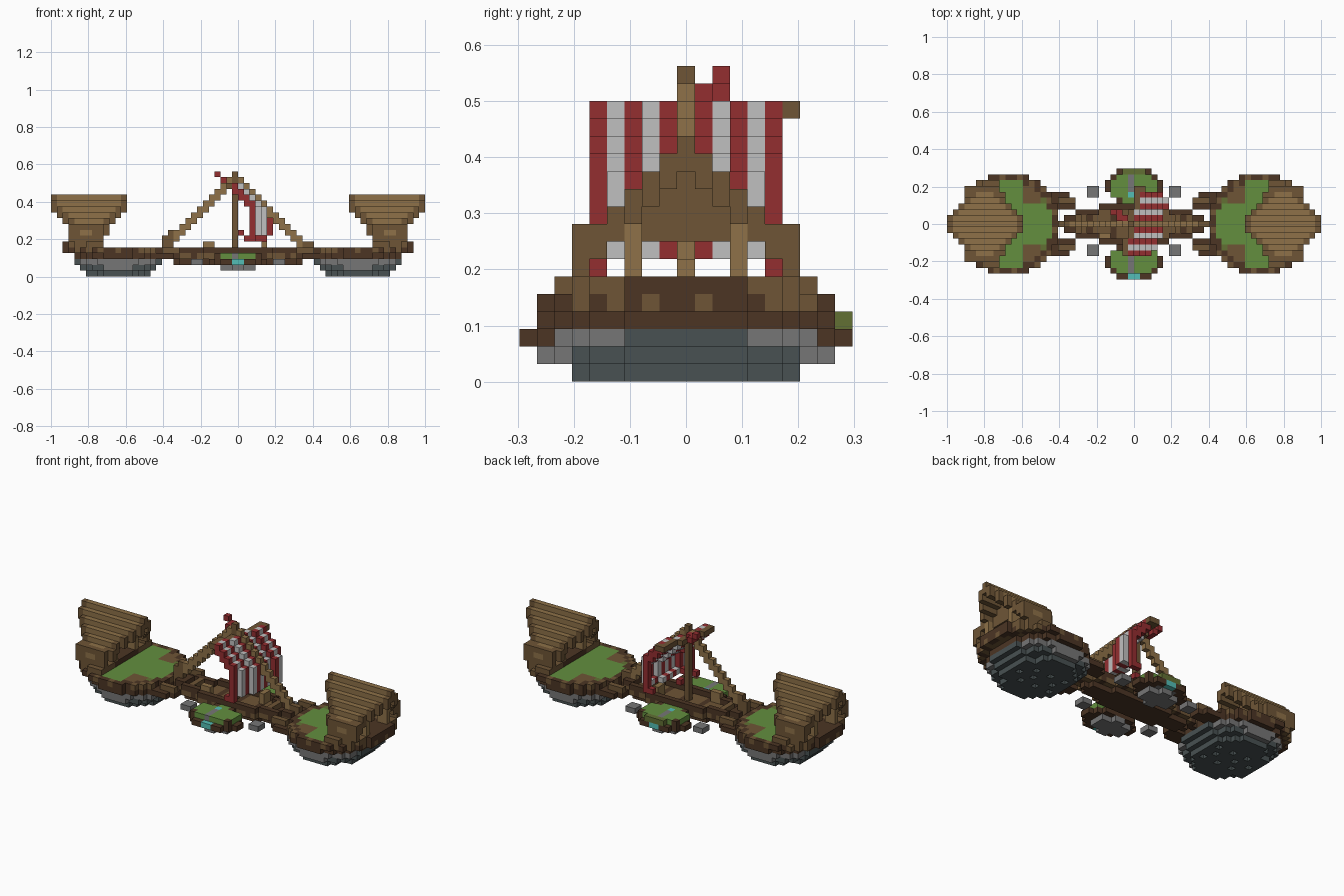
import bpy, bmesh, math

if "Cube" in bpy.data.objects:
    bpy.data.objects.remove(bpy.data.objects["Cube"])

V = 1 / 32  # edge length of one block


def material(name, rgb):
    m = bpy.data.materials.new(name)
    m.use_nodes = True
    lin = [((c / 255 + 0.055) / 1.055) ** 2.4 for c in rgb] + [1]
    m.diffuse_color = lin
    m.node_tree.nodes["Principled BSDF"].inputs["Base Color"].default_value = lin
    return m


MATS = {n: material(n, c) for n, c in {
    "dark_wood": (76, 53, 36), "wood": (110, 85, 54), "tan_plank": (142, 113, 72),
    "grass": (99, 143, 62), "moss": (98, 112, 52), "slate": (72, 81, 82),
    "grey_stone": (118, 118, 118), "red_cloth": (148, 46, 48),
    "white_cloth": (192, 192, 192), "teal_water": (84, 190, 182)}.items()}


def blocks(name, cells):
    """Skin a dictionary {(x, y, z): colour} of unit blocks with outward faces."""
    bm, verts = bmesh.new(), {}
    used = sorted(set(cells.values()))

    def corner(p):
        if p not in verts:
            verts[p] = bm.verts.new((p[0] * V, (p[1] - 0.5) * V, p[2] * V))
        return verts[p]

    for cell, colour in cells.items():
        for axis in range(3):
            u, v = (axis + 1) % 3, (axis + 2) % 3
            for side in (0, 1):
                near = list(cell)
                near[axis] += 2 * side - 1
                if tuple(near) in cells:
                    continue
                ring = []
                for du, dv in ((0, 0), (1, 0), (1, 1), (0, 1)):
                    p = list(cell)
                    p[axis] += side
                    p[u] += du
                    p[v] += dv
                    ring.append(corner(tuple(p)))
                face = bm.faces.new(ring if side else ring[::-1])
                face.material_index = used.index(colour)
    mesh = bpy.data.meshes.new(name)
    bm.to_mesh(mesh)
    bm.free()
    for n in used:
        mesh.materials.append(MATS[n])
    ob = bpy.data.objects.new(name, mesh)
    bpy.context.collection.objects.link(ob)


def box(xs, ys, zs, colour):
    """Block range, both ends included."""
    return {(x, y, z): colour for x in range(xs[0], xs[1] + 1)
            for y in range(ys[0], ys[1] + 1) for z in range(zs[0], zs[1] + 1)}


def disc(cx, cy, rx, ry, z, rule):
    """One rounded layer, coloured by rule(x, y, r) with r = 1 at the edge."""
    out = {}
    for x in range(int(cx - rx) - 1, int(cx + rx) + 2):
        for y in range(int(cy - ry) - 1, int(cy + ry) + 2):
            r = ((abs(x - cx) / rx) ** 2.3 + (abs(y - cy) / ry) ** 2.3) ** (1 / 2.3)
            if r <= 1:
                out[x, y, z] = rule(x, y, r)
    return out


def mirror_x(cells):
    return {(-1 - x, y, z): c for (x, y, z), c in cells.items()}


def both_ends(name, cells):
    blocks("left_" + name, cells)
    blocks("right_" + name, mirror_x(cells))


# End islands: stone base, earth rim, grass top
def turf(x, y, r):
    if r > 0.87:
        return "dark_wood" if (x + y) % 3 else "wood"
    if (x < 23 and abs(y) <= 3) or (x - 20.5) ** 2 + (abs(y) - 5.5) ** 2 < 6:
        return "grass"
    return "moss" if x < 16 else "wood"


def stone(x, y, r):
    return "grey_stone" if r > 0.8 and abs(y) > 3 else "slate"


base = disc(20, 0, 5.5, 6.4, 0, lambda x, y, r: "slate")
base.update(disc(20, 0, 6.5, 7.5, 1, lambda x, y, r: "grey_stone" if abs(y) > 6 else "slate"))
base.update(disc(20, 0, 7.4, 7.6, 2, stone))
# Hollow out patches of the underside so that it is rough
base = {k: c for k, c in base.items()
        if k[2] or math.sin(k[0] * 1.9) * math.cos(k[1] * 1.7) < 0.75}
both_ends("island_stone", base)

earth = disc(20, 0, 7.6, 8.4, 3, lambda x, y, r: "dark_wood")
earth.update(disc(21, 0, 8.5, 8.4, 4, turf))
both_ends("island_earth", earth)

# Raised floor under each house
floor = {k: c for k, c in disc(22, 0, 7.6, 7.4, 5, lambda x, y, r:
         "dark_wood" if x > 28 or abs(y) < 4 else "wood").items() if k[0] >= 23}
both_ends("house_floor", floor)

# House posts, cross beams and gable walls
house = {}
for xs in ((23, 24), (27, 28)):
    for y in (-6, -3, 3, 6):
        house.update(box(xs, (y, y), (6, 8), "wood" if abs(y) == 6 else "tan_plank"))
    house.update(box((xs[0], xs[0]), (-6, 6), (8, 8), "wood"))
    for y in range(-3, 4):
        house.update(box((xs[0], xs[0]), (y, y), (8, 12 - abs(y)), "wood"))
for y in (-6, 6):
    house.update(box((23, 28), (y, y), (8, 8), "wood"))
both_ends("house_frame", house)

# Flared gable roof, longest along the ridge
roof = {}
half = (6, 6, 5, 4, 3, 3, 2)
for y in range(-6, 7):
    h, top = half[abs(y)], 13 - abs(y)
    for x in range(25 - h, 26 + h):
        edge = x in (25 - h, 25 + h)
        for z in (top, top - 1):
            roof[x, y, z] = "wood" if edge or z < top else "tan_plank"
both_ends("house_roof", roof)

# Jetties on either side of the bridge
jetty = {}
for s in (-1, 1):
    for y in (3, 4, 5):
        jetty.update(box((10 + (y == 5), 14), (s * y, s * y), (3, 3), "dark_wood"))
    jetty.update(box((10, 12), (s * 4, s * 4), (4, 4), "wood"))
    jetty.update(box((13, 14), (s * 3, s * 3), (4, 4), "dark_wood"))
jetty.update(box((11, 14), (0, 0), (3, 3), "dark_wood"))
both_ends("jetty", jetty)

# Boat hull with an open deck
hull = {}
for x in range(-12, 12):
    d = abs(x + 0.5)
    w = 3 if d < 6 else 2 if d < 10.5 else 1
    if d < 11:
        hull.update(box((x, x), (1 - w, w - 1), (2, 2), "dark_wood"))
    hull.update(box((x, x), (-w, w), (3, 3), "wood" if x % 4 else "dark_wood"))
    for y in (-w, w):
        hull[x, y, 4] = "dark_wood"
    if d > 10:
        hull.update(box((x, x), (-w, w), (4, 4), "dark_wood"))
blocks("hull", hull)

# Crates and benches on deck
crates = box((-6, -5), (-2, -2), (4, 5), "tan_plank")
crates.update(box((4, 4), (1, 2), (4, 5), "tan_plank"))
crates.update(box((7, 7), (-1, 1), (4, 4), "wood"))
crates.update(box((-9, -9), (-1, 1), (4, 4), "wood"))
blocks("deck_cargo", crates)

# Mast, end posts and sloping stays
mast = box((-1, -1), (0, 0), (4, 17), "wood")
mast.update(box((-13, -12), (0, 0), (3, 6), "wood"))
mast[-12, 0, 7] = "wood"
mast.update(box((11, 12), (0, 0), (3, 5), "wood"))
blocks("mast_and_posts", mast)
stays = {}
for i in range(11):
    for z in (16 - i, 15 - i):
        stays[-2 - i, 0, z] = "tan_plank"
        stays[i, 0, z] = "tan_plank"
blocks("stays", stays)

# Striped sail, bulging forward, hung from a slanted yard
sail, yard = {}, {}
bulge = (2, 3, 4, 4, 4, 4, 3, 2, 1, 0)
for y in range(-5, 6):
    start = round(y * 0.2)
    last = None
    for z in range(15, 5, -1):
        if z == 6 and abs(y) < 5:
            continue
        x = start + min(bulge[z - 6], 3 if abs(y) == 5 else 4)
        last = x if last is None else last
        for i in range(min(x, last), max(x, last) + 1):
            sail[i, y, z] = "red_cloth" if y % 2 else "white_cloth"
        last = x
    yard[start - 1, y, 15] = "wood"
yard[1, 6, 15] = "wood"
yard[0, 6, 15] = "wood"
for y in (-1, 0, 1):
    sail[0, y, 7] = "red_cloth" if y else "dark_wood"
blocks("sail", sail)
blocks("yard", yard)
blocks("pennant", {p: "red_cloth" for p in
       ((-2, 1, 16), (-3, 1, 16), (-3, 2, 16), (-4, 2, 17))})

# Small grassy islets beside the boat
for s, name in ((-1, "front_islet"), (1, "back_islet")):
    def top(x, y, r):
        if x == -1 and abs(y) == 5:
            return "teal_water"
        if x == -1 and abs(y) in (6, 7, 8):
            return "grey_stone"
        if abs(y) == 9:
            return "moss"
        return "dark_wood" if r > 0.9 else "grass"

    islet = disc(-0.5, s * 6, 2.8, 2.2, 1, lambda x, y, r: "grey_stone")
    islet.update(disc(-0.5, s * 6.5, 4.8, 2.9, 2, lambda x, y, r:
                      "grey_stone" if r < 0.6 else "dark_wood"))
    islet.update(disc(-0.5, s * 6.3, 4.5, 2.9 if s > 0 else 2.6, 3, top))
    for x in (-1, 0):
        islet[x, s * 9, 2] = "teal_water"
    for x in (-2, 1):
        islet[x, s * 9, 2] = "dark_wood"
    blocks(name, islet)

# Floating stepping stones
for n, (x, y) in enumerate(((-8, 5), (-8, -5), (6, 5), (6, -5))):
    blocks("stepping_stone_%d" % (n + 1), box((x, x + 1), (y, y + 1), (2, 2), "grey_stone"))
